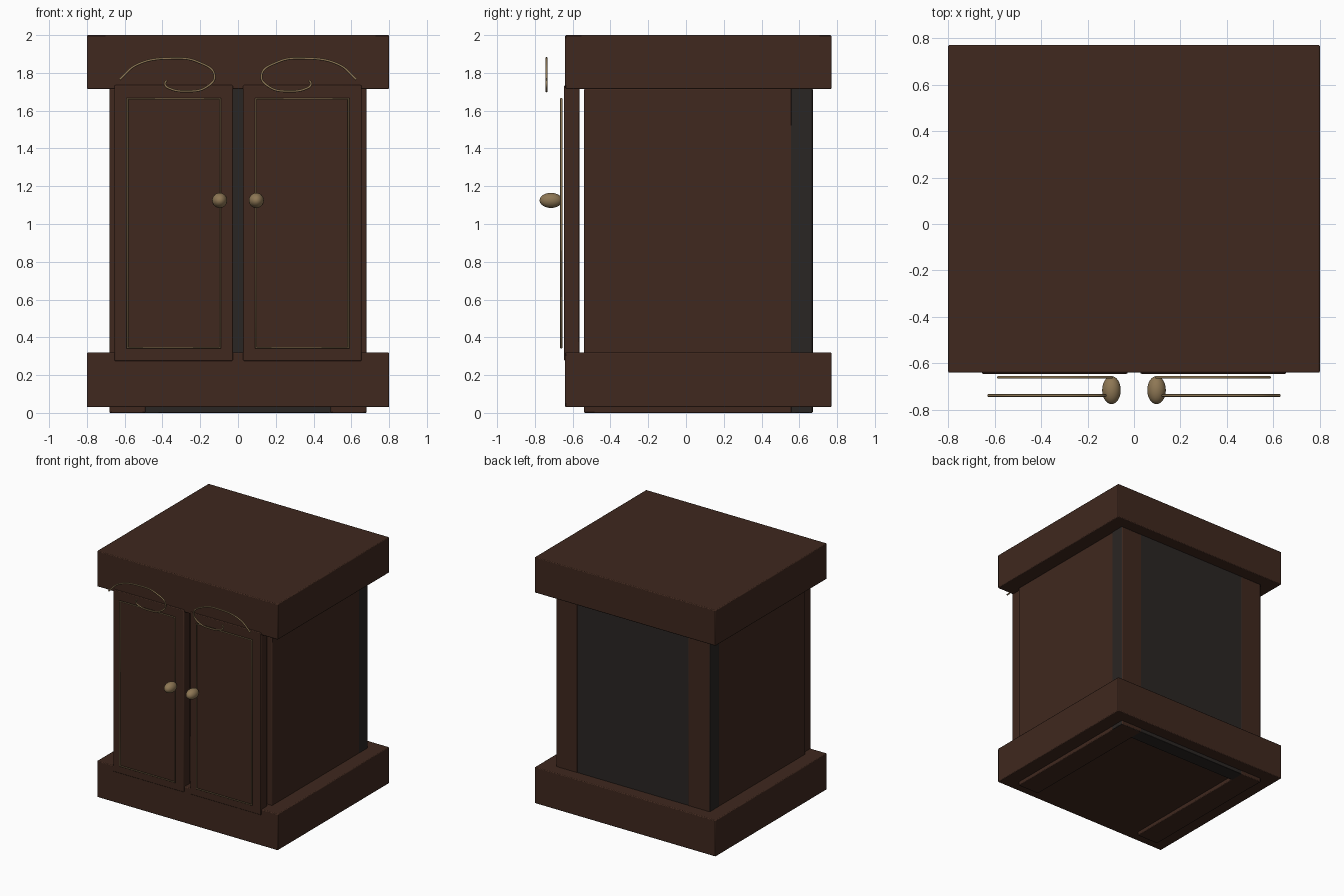
import bpy
from mathutils import Vector

if "Cube" in bpy.data.objects:
    bpy.data.objects.remove(bpy.data.objects["Cube"])


def material(name, rgb):
    m = bpy.data.materials.new(name)
    m.diffuse_color = (*rgb, 1)
    m.use_nodes = True
    m.node_tree.nodes["Principled BSDF"].inputs["Base Color"].default_value = m.diffuse_color
    return m


WOOD = material("dark_wood", (0.05, 0.021, 0.013))
BACK = material("back_board", (0.023, 0.019, 0.017))
BRASS = material("aged_brass", (0.27, 0.185, 0.09))


def box(name, lo, hi, mat, bevel=0.006):
    """Bevelled box between two opposite corners."""
    lo, hi = Vector(lo), Vector(hi)
    bpy.ops.mesh.primitive_cube_add(size=1, location=(lo + hi) / 2)
    ob = bpy.context.object
    ob.name = name
    ob.scale = [abs(v) for v in hi - lo]
    bpy.ops.object.transform_apply(location=False, rotation=False, scale=True)
    ob.data.materials.append(mat)
    mod = ob.modifiers.new("bevel", 'BEVEL')
    mod.width = bevel
    mod.segments = 2
    bpy.ops.object.shade_smooth_by_angle()
    return ob


def wire(name, pts, kind, radius, cyclic=False):
    """Round brass wire through points."""
    cu = bpy.data.curves.new(name, 'CURVE')
    cu.dimensions = '3D'
    cu.bevel_depth = radius
    cu.bevel_resolution = 2
    cu.use_fill_caps = True
    sp = cu.splines.new(kind)
    if kind == 'BEZIER':
        sp.bezier_points.add(len(pts) - 1)
        for p, co in zip(sp.bezier_points, pts):
            p.co = co
            p.handle_left_type = p.handle_right_type = 'AUTO'
    else:
        sp.points.add(len(pts) - 1)
        for p, co in zip(sp.points, pts):
            p.co = (*co, 1)
    sp.use_cyclic_u = cyclic
    cu.materials.append(BRASS)
    ob = bpy.data.objects.new(name, cu)
    bpy.context.collection.objects.link(ob)
    return ob


# Thick top and base slabs
box("top_slab", (-0.8, -0.64, 1.715), (0.8, 0.77, 2.0), WOOD)
box("base_slab", (-0.8, -0.64, 0.03), (0.8, 0.77, 0.32), WOOD)

# Back board spanning the hollow carcass
box("back_panel", (-0.681, 0.555, 0), (0.681, 0.67, 1.72), BACK, 0.004)

SWIRL = [(0.627, 1.765), (0.537, 1.842), (0.352, 1.877), (0.21, 1.857),
         (0.124, 1.785), (0.17, 1.723), (0.278, 1.703), (0.355, 1.715),
         (0.386, 1.738), (0.378, 1.762)]

for side, s in (("left", -1), ("right", 1)):
    # Thick side walls
    box(side + "_side_panel", (s * 0.49, -0.54, 0), (s * 0.68, 0.672, 1.716), WOOD)
    # Door standing slightly proud of the carcass
    box(side + "_door", (s * 0.027, -0.645, 0.275), (s * 0.655, -0.565, 1.735), WOOD)
    # Rectangular inlay on the door
    wire(side + "_door_trim",
         [(s * x, -0.66, z) for x, z in
          ((0.095, 0.345), (0.585, 0.345), (0.585, 1.663), (0.095, 1.663))],
         'POLY', 0.006, True)
    # Scroll ornament above the door
    wire(side + "_scroll", [(s * x, -0.738, z) for x, z in SWIRL], 'BEZIER', 0.006)
    # Oval door knob
    bpy.ops.mesh.primitive_uv_sphere_add(segments=32, ring_count=16, radius=1,
                                         location=(s * 0.097, -0.715, 1.125))
    knob = bpy.context.object
    knob.name = side + "_knob"
    knob.scale = (0.04, 0.06, 0.04)
    bpy.ops.object.transform_apply(location=False, rotation=False, scale=True)
    knob.data.materials.append(BRASS)
    bpy.ops.object.shade_smooth()
